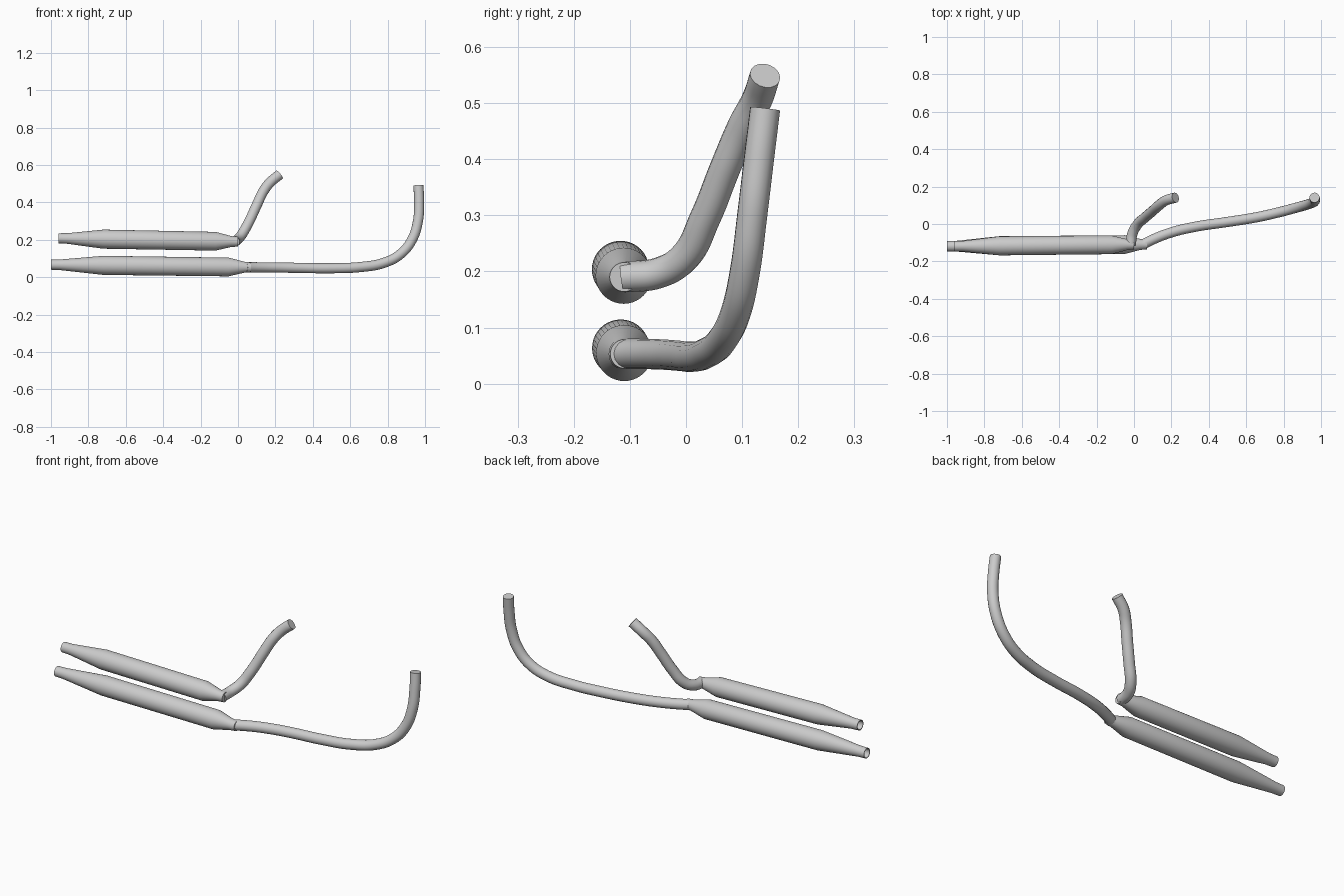
import bpy
import bmesh
import math
from mathutils import Vector

cube = bpy.data.objects.get("Cube")
if cube:
    bpy.data.objects.remove(cube, do_unlink=True)

metal = bpy.data.materials.new("brushed_metal")
metal.use_nodes = True
metal.diffuse_color = (0.6, 0.6, 0.6, 1)
metal.node_tree.nodes["Principled BSDF"].inputs["Base Color"].default_value = (0.6, 0.6, 0.6, 1)


def finish(obj):
    bpy.ops.object.select_all(action="DESELECT")
    obj.select_set(True)
    bpy.context.view_layer.objects.active = obj
    if obj.type == "CURVE":
        bpy.ops.object.convert(target="MESH")
        obj = bpy.context.object
    bpy.ops.object.shade_smooth_by_angle(angle=math.radians(35))


def muffler(name, start, end, profile, sides=40):
    """Lathe (distance, radius) pairs around the line from start to end."""
    start, end = Vector(start), Vector(end)
    axis = (end - start).normalized()
    turn = axis.to_track_quat("Z", "Y")
    bm = bmesh.new()
    rings = []
    for dist, radius in profile:
        ring = []
        for i in range(sides):
            a = math.tau * i / sides
            local = Vector((radius * math.cos(a), radius * math.sin(a), dist))
            ring.append(bm.verts.new(start + turn @ local))
        rings.append(ring)
    for a, b in zip(rings, rings[1:]):
        for i in range(sides):
            j = (i + 1) % sides
            bm.faces.new((a[i], a[j], b[j], b[i]))
    bm.faces.new(rings[0])
    bm.faces.new(rings[-1])
    bmesh.ops.recalc_face_normals(bm, faces=bm.faces)
    mesh = bpy.data.meshes.new(name)
    bm.to_mesh(mesh)
    bm.free()
    mesh.materials.append(metal)
    obj = bpy.data.objects.new(name, mesh)
    bpy.context.collection.objects.link(obj)
    finish(obj)


def pipe(name, points, radius=0.0275):
    """Round capped tube along a smooth path."""
    curve = bpy.data.curves.new(name, "CURVE")
    curve.dimensions = "3D"
    curve.bevel_depth = radius
    curve.bevel_resolution = 6
    curve.resolution_u = 8
    curve.use_fill_caps = True
    spline = curve.splines.new("BEZIER")
    spline.bezier_points.add(len(points) - 1)
    for bp, co in zip(spline.bezier_points, points):
        bp.co = co
        bp.handle_left_type = bp.handle_right_type = "AUTO"
    curve.materials.append(metal)
    obj = bpy.data.objects.new(name, curve)
    bpy.context.collection.objects.link(obj)
    finish(obj)


def body(length, shoulder, front):
    """Hollow tail, long cone, straight body, short cone and neck."""
    return [(0.2, 0.022), (0, 0.023), (0, 0.027), (0.045, 0.028),
            (shoulder, 0.051), (front, 0.05),
            (length - 0.035, 0.029), (length, 0.026)]


# Mufflers
muffler("lower_muffler", (-1, -0.119, 0.067), (0.07, -0.109, 0.053), body(1.07, 0.28, 0.95))
muffler("upper_muffler", (-0.96, -0.119, 0.208), (0, -0.11, 0.19), body(0.96, 0.24, 0.84))

# Header pipes
pipe("lower_pipe", [
    (0.04, -0.114, 0.053), (0.1, -0.083, 0.053), (0.2, -0.045, 0.052),
    (0.32, -0.016, 0.05), (0.5, 0.011, 0.048), (0.65, 0.035, 0.054),
    (0.78, 0.064, 0.077), (0.87, 0.088, 0.125), (0.93, 0.105, 0.2),
    (0.962, 0.118, 0.3), (0.968, 0.13, 0.4), (0.965, 0.141, 0.49)], 0.027)
pipe("upper_pipe", [
    (-0.018, -0.112, 0.19), (-0.008, -0.05, 0.197), (0.018, -0.003, 0.225),
    (0.058, 0.034, 0.295), (0.1, 0.07, 0.385), (0.136, 0.102, 0.46),
    (0.17, 0.126, 0.505), (0.222, 0.141, 0.549)])
